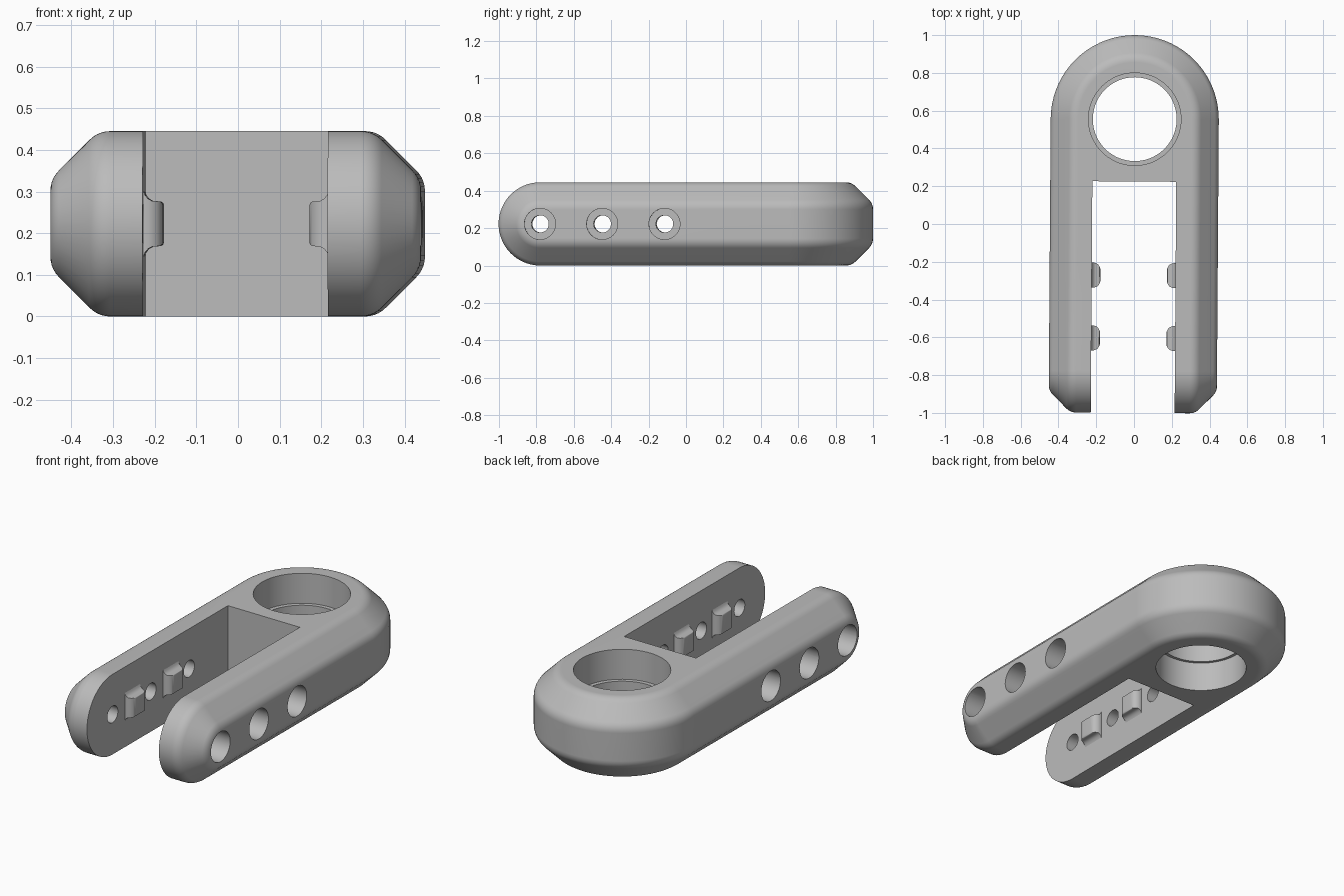
import bpy, bmesh, math
from mathutils import Matrix, Vector

if "Cube" in bpy.data.objects:
    bpy.data.objects.remove(bpy.data.objects["Cube"], do_unlink=True)

grey = bpy.data.materials.new("plain_grey")
grey.use_nodes = True
grey.diffuse_color = (0.5, 0.5, 0.5, 1)
grey.node_tree.nodes["Principled BSDF"].inputs["Base Color"].default_value = (0.5, 0.5, 0.5, 1)

MID = 0.2225          # half height, also the tip radius
WIDE = 0.445          # half width, also the head radius
CHAMFER = 0.115
HEAD_Y, TIP_Y = 1 - WIDE, MID - 1
SLOT = 0.222
TILT = Matrix.Rotation(-0.007, 4, 'Z')


def make(name, bm):
    bmesh.ops.recalc_face_normals(bm, faces=bm.faces)
    mesh = bpy.data.meshes.new(name)
    bm.to_mesh(mesh)
    bm.free()
    obj = bpy.data.objects.new(name, mesh)
    bpy.context.collection.objects.link(obj)
    mesh.materials.append(grey)
    return obj


def activate(obj):
    bpy.ops.object.select_all(action='DESELECT')
    obj.select_set(True)
    bpy.context.view_layer.objects.active = obj


def boolean(obj, other, operation='DIFFERENCE'):
    mod = obj.modifiers.new("cut", 'BOOLEAN')
    mod.object, mod.operation, mod.solver = other, operation, 'EXACT'
    activate(obj)
    bpy.ops.object.modifier_apply(modifier=mod.name)
    bpy.data.objects.remove(other, do_unlink=True)


def cylinder(name, radius, length, centre, along_x=False, sides=48):
    bm = bmesh.new()
    turn = Matrix.Rotation(math.pi / 2, 4, 'Y') if along_x else Matrix()
    bmesh.ops.create_cone(bm, cap_ends=True, segments=sides, radius1=radius, radius2=radius,
                          depth=length, matrix=Matrix.Translation(centre) @ turn)
    return make(name, bm)


def box(name, size, centre):
    bm = bmesh.new()
    bmesh.ops.create_cube(bm, size=1, matrix=Matrix.Translation(centre) @ Matrix.Diagonal((*size, 1)))
    return make(name, bm)


def fillet(a, corner, b, steps=5):
    a, corner, b = Vector(a), Vector(corner), Vector(b)
    return [a.lerp(corner, t).lerp(corner.lerp(b, t), t) for t in (i / steps for i in range(steps + 1))]


# Chamfer profile with softened corners: (outward distance, half height)
f = 0.03
g = f * 0.7
r0, h0 = WIDE - CHAMFER, MID - CHAMFER
profile = fillet((r0 - f, MID), (r0, MID), (r0 + g, MID - g))
profile += fillet((WIDE - g, h0 + g), (WIDE, h0), (WIDE, h0 - f))

# Body: hull around the round head and the two rounded arm tips
bm = bmesh.new()
count = 72
for r, h in profile:
    for i in range(count):
        a = math.tau * i / count
        c, s = math.cos(a), math.sin(a)
        for side in (-1, 1):
            if s > -0.001:
                bm.verts.new((r * c, HEAD_Y + r * s, MID + side * h))
            if c < 0.001:
                bm.verts.new((side * r, TIP_Y + h * c, MID + h * s))
hull = bmesh.ops.convex_hull(bm, input=bm.verts)
loose = [v for v in bm.verts if not v.link_faces]
bmesh.ops.delete(bm, geom=loose, context='VERTS')
bmesh.ops.dissolve_limit(bm, angle_limit=0.002, verts=bm.verts, edges=bm.edges)
body = make("fork_body", bm)

# Slot between the arms
boolean(body, box("slot_cutter", (SLOT * 2, 2, 1), (0, 0.225 - 1, MID)))

# Main bore, recessed from both ends around a middle lip
lip = 0.056
boolean(body, cylinder("bore_cutter", 0.222, 1, (0, HEAD_Y, MID), sides=72))
for side, radius in ((1, 0.245), (-1, 0.238)):
    boolean(body, cylinder("recess_cutter", radius, 0.6, (0, HEAD_Y, MID + side * (lip + 0.3)), sides=72))

# Bolt holes with wide recesses on the outer faces
for y in (TIP_Y, -0.445, -0.112):
    boolean(body, cylinder("bolt_cutter", 0.046, 2, (0, y, MID), True))
    for side in (-1, 1):
        boolean(body, cylinder("bolt_recess_cutter", 0.083, 0.4, (side * (0.335 + 0.2), y, MID), True))


# Locating lugs: flared at top and bottom, rounded front and back
def lug(name, side, y):
    bm = bmesh.new()
    layers = [(-0.01, 0.066, 0.08), (0, 0.066, 0.078), (0.004, 0.066, 0.068), (0.011, 0.066, 0.06),
              (0.02, 0.064, 0.055), (0.032, 0.058, 0.054), (0.04, 0.048, 0.053),
              (0.044, 0.039, 0.05), (0.046, 0.03, 0.045)]
    rings = []
    for d, wy, wz in layers:
        rings.append([bm.verts.new((side * (SLOT - d), y + sy * wy, MID + sz * wz))
                      for sy, sz in ((-1, -1), (1, -1), (1, 1), (-1, 1))])
    for low, high in zip(rings, rings[1:]):
        for i in range(4):
            j = (i + 1) % 4
            bm.faces.new((low[i], low[j], high[j], high[i]))
    bm.faces.new(rings[0])
    bm.faces.new(rings[-1])
    return make(name, bm)


parts = [body]
for label, side in (("left", 1), ("right", -1)):
    for place, y in (("front", -0.605), ("rear", -0.272)):
        parts.append(lug(f"{label}_{place}_lug", side, y))

# Finish: slight turn and smooth shading with sharp edges kept
for obj in parts:
    obj.data.transform(TILT)
    activate(obj)
    bpy.ops.object.shade_smooth_by_angle(angle=math.radians(32))
    normals = obj.modifiers.new("even_normals", 'WEIGHTED_NORMAL')
    normals.keep_sharp = True
